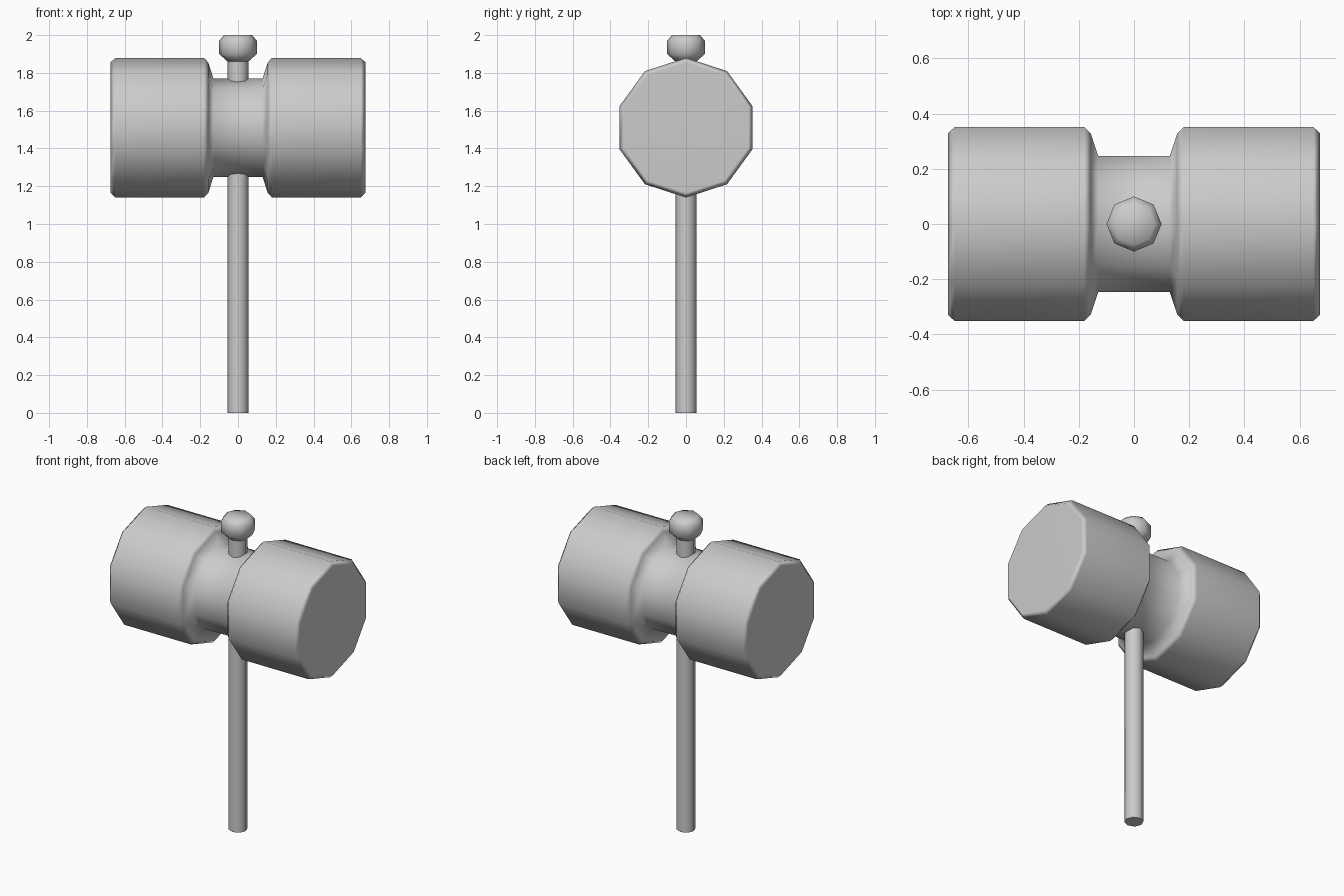
import bpy
import bmesh
from math import cos, sin, tau, pi, radians

cube = bpy.data.objects.get("Cube")
if cube:
    bpy.data.objects.remove(cube, do_unlink=True)

grey = bpy.data.materials.new("plain grey")
grey.use_nodes = True
colour = (0.6, 0.6, 0.6, 1)
grey.diffuse_color = colour
grey.node_tree.nodes["Principled BSDF"].inputs["Base Color"].default_value = colour


def turned(name, profile, sides, axis, centre=(0, 0, 0), weighted=False):
    """Spin a (position, radius) profile around the x or z axis, with capped ends."""
    bm = bmesh.new()
    rings = []
    for t, r in profile:
        ring = []
        for i in range(sides):
            a = tau * i / sides
            u, v = r * cos(a), r * sin(a)
            ring.append(bm.verts.new((t, v, u) if axis == "x" else (u, v, t)))
        rings.append(ring)
    for low, high in zip(rings, rings[1:]):
        for i in range(sides):
            j = (i + 1) % sides
            bm.faces.new((low[i], low[j], high[j], high[i]))
    bm.faces.new(rings[0])
    bm.faces.new(rings[-1])
    bmesh.ops.recalc_face_normals(bm, faces=bm.faces)
    mesh = bpy.data.meshes.new(name)
    bm.to_mesh(mesh)
    bm.free()
    mesh.materials.append(grey)
    obj = bpy.data.objects.new(name, mesh)
    obj.location = centre
    bpy.context.collection.objects.link(obj)
    bpy.ops.object.select_all(action="DESELECT")
    obj.select_set(True)
    bpy.context.view_layer.objects.active = obj
    bpy.ops.object.shade_smooth_by_angle(angle=radians(75))
    if weighted:
        mod = obj.modifiers.new("soft bevels", "WEIGHTED_NORMAL")
        mod.keep_sharp = True
    return obj


# Mallet head: two bevelled drums joined by a narrow waist
half = [(0.13, 0.26), (0.157, 0.345), (0.18, 0.37), (0.65, 0.37), (0.675, 0.345)]
head_profile = [(-x, r) for x, r in reversed(half)] + half
turned("mallet_head", head_profile, 10, "x", (0, 0, 1.51), weighted=True)

# Handle passing through the head
turned("handle", [(0, 0.055), (1.88, 0.055)], 8, "z")

# Knob on top of the handle
turned("top_knob", [(1.86, 0.055), (1.9, 0.1), (1.97, 0.1), (2.0, 0.075)], 8, "z")
